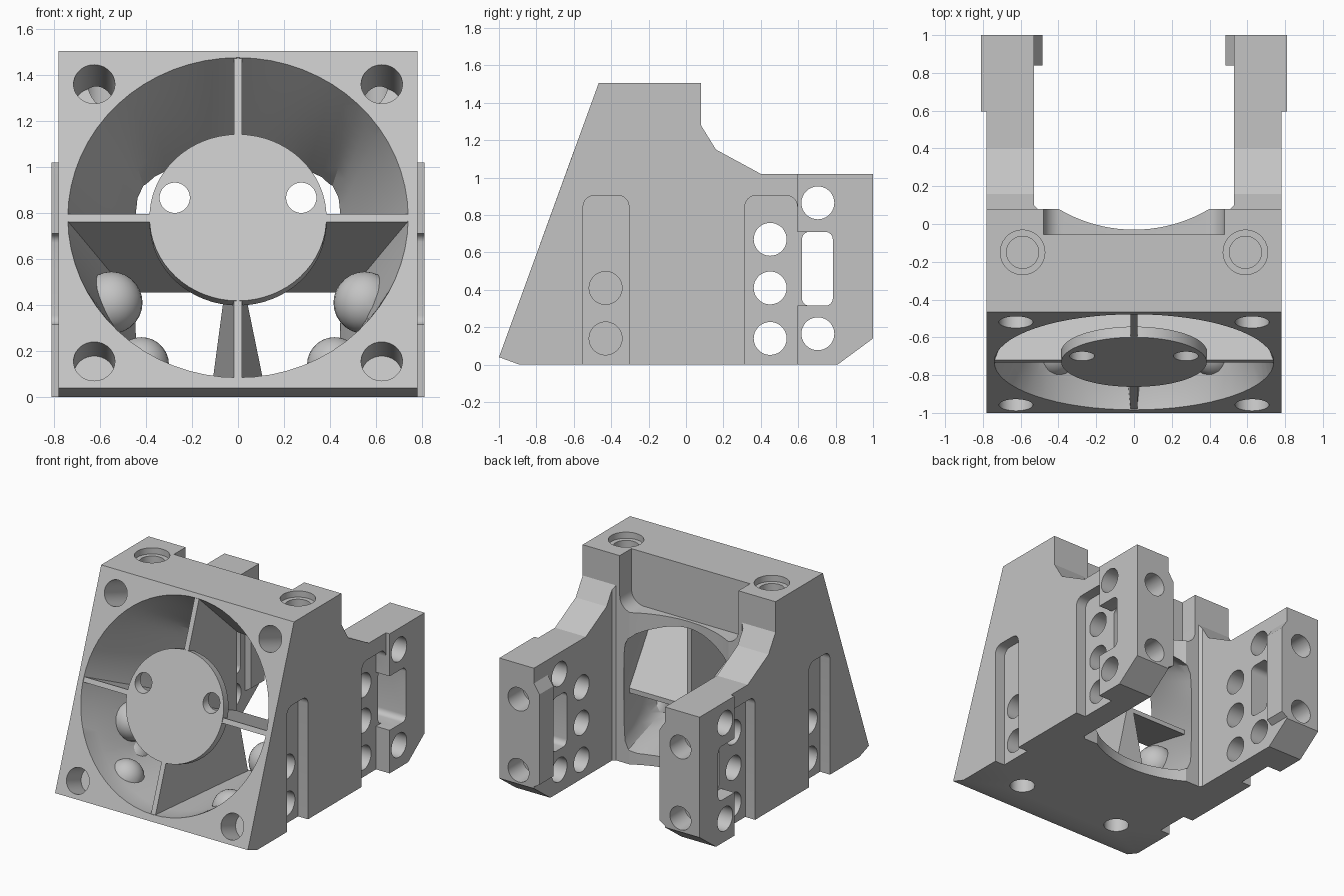
import bpy, bmesh, math
from mathutils import Vector, Matrix

if "Cube" in bpy.data.objects:
    bpy.data.objects.remove(bpy.data.objects["Cube"])

grey = bpy.data.materials.new("light_grey_plastic")
grey.diffuse_color = (0.55, 0.55, 0.55, 1)
grey.use_nodes = True
grey.node_tree.nodes["Principled BSDF"].inputs["Base Color"].default_value = grey.diffuse_color

# Tilted intake face: centre, up-slope direction and outward normal
C = Vector((0, -0.731, 0.78))
UP = Vector((0, 0.53, 1.46)).normalized()
N = Vector((0, -UP.z, UP.y))


def face_pt(x, v, out=0.0):
    return C + Vector((x, 0, 0)) + UP * v + N * out


def make(name, bm):
    bmesh.ops.recalc_face_normals(bm, faces=bm.faces)
    me = bpy.data.meshes.new(name)
    bm.to_mesh(me)
    bm.free()
    ob = bpy.data.objects.new(name, me)
    bpy.context.collection.objects.link(ob)
    me.materials.append(grey)
    return ob


def loft(name, rings):
    """Closed skin through rings of equal point count."""
    bm = bmesh.new()
    vs = [[bm.verts.new(p) for p in r] for r in rings]
    n = len(vs[0])
    for a, b in zip(vs, vs[1:]):
        for i in range(n):
            j = (i + 1) % n
            bm.faces.new((a[i], a[j], b[j], b[i]))
    bm.faces.new(vs[0])
    bm.faces.new(vs[-1])
    return make(name, bm)


def prism(name, pts, axis, lo, hi):
    """Extrude a 2D profile along x, y or z."""
    def put(p, d):
        q = list(p)
        q.insert("xyz".index(axis), d)
        return q
    return loft(name, [[put(p, d) for p in pts] for d in (lo, hi)])


def rounded(a0, a1, b0, b1, r, corners=(1, 1, 1, 1)):
    """Rounded rectangle; corner order: high-high, low-high, low-low, high-low."""
    pts = []
    for k, (ca, cb) in enumerate(((a1, b1), (a0, b1), (a0, b0), (a1, b0))):
        if not corners[k]:
            pts.append((ca, cb))
            continue
        oa = ca - r if ca == a1 else ca + r
        ob = cb - r if cb == b1 else cb + r
        for i in range(7):
            t = math.pi / 2 * (k + i / 6)
            pts.append((oa + r * math.cos(t), ob + r * math.sin(t)))
    return pts


def rod(name, p, q, r, seg=36):
    p, q = Vector(p), Vector(q)
    d = q - p
    bm = bmesh.new()
    m = Matrix.Translation((p + q) / 2) @ d.to_track_quat('Z', 'Y').to_matrix().to_4x4()
    bmesh.ops.create_cone(bm, cap_ends=True, segments=seg, radius1=r, radius2=r,
                          depth=d.length, matrix=m)
    return make(name, bm)


def ball(name, p, r):
    bm = bmesh.new()
    bmesh.ops.create_uvsphere(bm, u_segments=24, v_segments=14, radius=r,
                              matrix=Matrix.Translation(p))
    return make(name, bm)


def boolean(ob, tool, op='DIFFERENCE'):
    mod = ob.modifiers.new("b", 'BOOLEAN')
    mod.operation, mod.solver, mod.object = op, 'EXACT', tool
    bpy.context.view_layer.objects.active = ob
    bpy.ops.object.modifier_apply(modifier=mod.name)
    bpy.data.objects.remove(tool)


# Main housing: side profile across the full width
side = [(-1, .04), (-.89, 0), (.81, 0), (1, .14), (1, 1.02), (.4, 1.02),
        (.16, 1.15), (.08, 1.28), (.08, 1.505), (-.467, 1.505)]
body = prism("duct_housing", side, 'x', -.78, .78)
rear = [(.595, 0), (.81, 0), (1, .14), (1, 1.02), (.595, 1.02)]
for s in (-1, 1):
    boolean(body, prism("pad", rear, 'x', s * .7, s * .81), 'UNION')

# Gap between the arms with a shallow concave rear wall
R = .78
arc = [(R * math.sin(t), .75 - R * math.cos(t))
       for t in [math.asin(.4 / R) * (i / 10 - 1) for i in range(21)]]
gap = [(-.53, 1.2), (-.53, .1), (-.51, .08)] + arc + [(.51, .08), (.53, .1), (.53, 1.2)]
boolean(body, prism("gap", gap, 'z', -.1, 1.7))

# Recess in the upper rear wall
boolean(body, prism("recess", rounded(-.48, .48, 1.11, 1.7, .1, (0, 0, 1, 1)), 'y', -.055, .3))

# Air duct: round intake blending to a rounded square outlet
SEG = 64
ang = [2 * math.pi * i / SEG for i in range(SEG)]


def outlet(a, y):
    c, s = math.cos(a), math.sin(a)
    d = (abs(c) ** 9 + abs(s) ** 9) ** (-1 / 9)
    return Vector((.44 * c * d, y, .505 + .435 * s * d))


start = [face_pt(.74 * math.cos(a), .74 * math.sin(a)) for a in ang]
end = [outlet(a, .1) for a in ang]
rings = [[p + N * .05 for p in start]]
rings += [[p.lerp(q, i / 8) for p, q in zip(start, end)] for i in range(9)]
rings.append([outlet(a, .25) for a in ang])
boolean(body, loft("duct", rings))

for s in (-1, 1):
    # Bosses inside the duct around the blind screw holes
    for p, r in (((s * .55, -.43, .41), .135), ((s * .57, -.43, .15), .13),
                 ((s * .42, -.69, .14), .12)):
        boolean(body, ball("boss", p, r), 'UNION')

    # Retaining lugs on the inside of the arms
    lug = [(s * .55, .14), (s * .485, .18), (s * .485, .84), (s * .55, .94)]
    boolean(body, prism("lug", lug, 'y', .84, 1.0), 'UNION')

    # Side grooves open at the bottom
    for y0, y1 in ((-.55, -.305), (.315, .595)):
        boolean(body, prism("groove", rounded(y0, y1, -.1, .905, .06, (1, 1, 0, 0)),
                            'x', s * .7, s * .95))
    # Arm window with its outer pocket
    boolean(body, prism("pocket", rounded(.5, .785, .315, .71, .04), 'x', s * .7, s * .95))
    boolean(body, prism("window", rounded(.62, .785, .315, .71, .04), 'x', s * .4, s * .95))

    # Cross holes through the arms and blind holes in the front grooves
    for y, z, x0 in ((.45, .14, .4), (.45, .41, .4), (.45, .67, .4), (.705, .165, .4),
                     (.705, .865, .4), (-.43, .14, .5), (-.43, .41, .5)):
        boolean(body, rod("hole", (s * x0, y, z), (s * .95, y, z), .088))

    # Rear screw holes
    for z in (.24, .76):
        boolean(body, rod("hole", (s * .655, .83, z), (s * .655, 1.1, z), .085))

    # Intake corner holes, drilled square to the tilted face
    for z, depth in ((.155, .18), (1.36, .3)):
        v = (z - .78) / UP.z
        boolean(body, rod("hole", face_pt(s * .625, v, -depth), face_pt(s * .625, v, .1), .09))

    # Top counterbored holes and bottom holes
    boolean(body, rod("hole", (s * .59, -.15, 1.25), (s * .59, -.15, 1.6), .085))
    boolean(body, rod("hole", (s * .59, -.15, 1.46), (s * .59, -.15, 1.6), .118))
    boolean(body, rod("hole", (s * .42, -.69, -.1), (s * .42, -.69, .18), .085))

# Hub plate in the intake with two through holes
hub = rod("hub_plate", face_pt(0, 0, -.06), face_pt(0, 0, 0), .385, 64)
for s in (-1, 1):
    p = Vector((s * .275, face_pt(0, .09).y, .866))
    boolean(hub, rod("hole", p - Vector((0, .3, 0)), p + Vector((0, .3, 0)), .066))

# Guide vanes: cross-shaped at the intake, converging on the outlet
E = -.004
h = .018


def xs(v, t, out=E):
    return [face_pt(-t, v, out), face_pt(t, v, out)]


def back(z, t):
    return [Vector((-t, -.04, z)), Vector((t, -.04, z))]


def vane(name, f0, f1, b0, b1):
    return loft(name, [[f0[0], f0[1], f1[1], f1[0]], [b0[0], b0[1], b1[1], b1[0]]])


vanes = [
    vane("upper_vane", xs(.02, h), xs(.75, h), back(.47, h), back(1.08, h)),
    vane("lower_vane", xs(-.75, h), xs(-.02, h), back(.07, .11), back(.46, .03)),
    vane("side_vane", xs(-h, .75), xs(h, .75), back(.455, .5), back(.49, .5)),
]

for ob in [body, hub] + vanes:
    bpy.ops.object.select_all(action='DESELECT')
    ob.select_set(True)
    bpy.context.view_layer.objects.active = ob
    bpy.ops.object.shade_smooth_by_angle(angle=math.radians(25))
